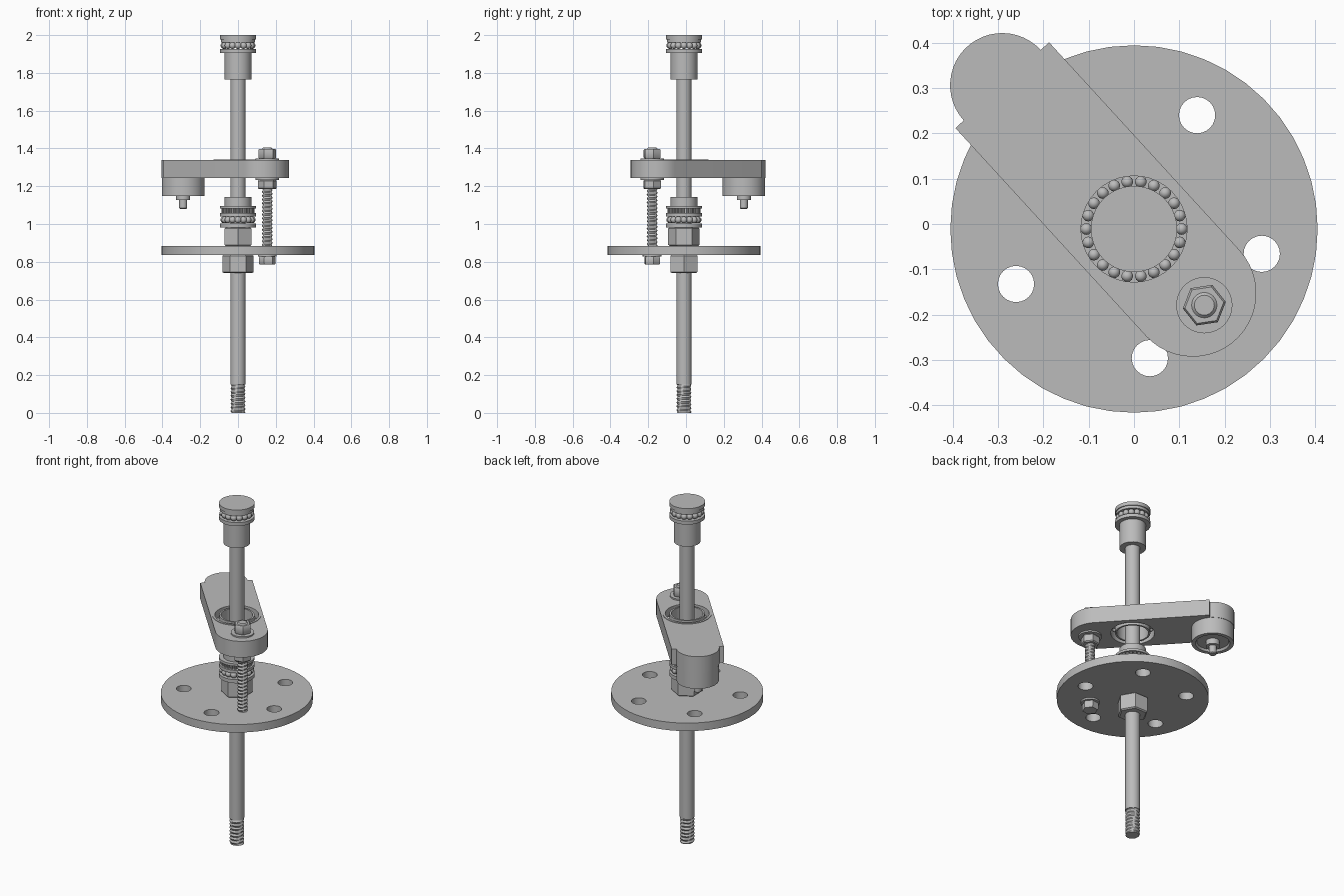
import bpy, bmesh, math
from mathutils import Vector, Matrix

if "Cube" in bpy.data.objects:
    bpy.data.objects.remove(bpy.data.objects["Cube"], do_unlink=True)

GREY = (0.5, 0.5, 0.5, 1)
steel = bpy.data.materials.new("steel_grey")
steel.use_nodes = True
steel.diffuse_color = GREY
steel.node_tree.nodes["Principled BSDF"].inputs["Base Color"].default_value = GREY

AXIS = Vector((0, -0.011))                 # centre of the shaft
ANGLE = math.radians(-47.5)                # direction of the arm
ARM = Matrix.Rotation(ANGLE, 2)
BOLT = Vector((0.155, -0.179))
MOTOR = AXIS + ARM @ Vector((-0.43, 0))


def finish(obj):
    obj.data.materials.clear()
    obj.data.materials.append(steel)
    bpy.ops.object.select_all(action="DESELECT")
    obj.select_set(True)
    bpy.context.view_layer.objects.active = obj
    bpy.ops.object.shade_smooth_by_angle(angle=math.radians(35))
    return obj


def from_bmesh(name, bm):
    bmesh.ops.recalc_face_normals(bm, faces=bm.faces)
    mesh = bpy.data.meshes.new(name)
    bm.to_mesh(mesh)
    bm.free()
    obj = bpy.data.objects.new(name, mesh)
    bpy.context.collection.objects.link(obj)
    return finish(obj)


def lathe(name, at, profile, sides=40, ring=False, turn=0.0):
    """Revolve (radius, z) points; ring=True closes the profile into a loop."""
    bm = bmesh.new()
    pts = profile + profile[:1] if ring else [(0, profile[0][1])] + profile + [(0, profile[-1][1])]
    c, s = math.cos(turn), math.sin(turn)
    verts = [bm.verts.new((at.x + r * c, at.y + r * s, z)) for r, z in pts]
    edges = [bm.edges.new(pair) for pair in zip(verts, verts[1:])]
    bmesh.ops.spin(bm, geom=verts + edges, cent=(at.x, at.y, 0), axis=(0, 0, 1),
                   angle=math.tau, steps=sides, use_merge=False)
    bmesh.ops.remove_doubles(bm, verts=bm.verts, dist=1e-5)
    return from_bmesh(name, bm)


def cylinder(name, at, r, z0, z1, sides=40):
    return lathe(name, at, [(r, z0), (r, z1)], sides)


def tube(name, at, r0, r1, z0, z1):
    return lathe(name, at, [(r0, z0), (r1, z0), (r1, z1), (r0, z1)], ring=True)


def hex_nut(name, at, r, z0, z1, turn=0.0):
    """Hexagonal prism with lightly chamfered ends."""
    b = 0.006
    return lathe(name, at, [(r * 0.9, z0), (r, z0 + b), (r, z1 - b), (r * 0.9, z1)], 6, turn=turn)


def thread(name, at, r_core, r_crest, z0, z1, pitch, sides=24):
    """Helical screw surface, four rows of points to each turn."""
    bm = bmesh.new()
    rows = int((z1 - z0) / pitch * 4)
    grid = []
    for i in range(rows + 1):
        z = z0 + (z1 - z0) * i / rows
        row = []
        for j in range(sides):
            a = math.tau * j / sides
            wave = abs(((z / pitch - j / sides) % 1) * 2 - 1)
            r = r_core + (r_crest - r_core) * wave
            row.append(bm.verts.new((at.x + r * math.cos(a), at.y + r * math.sin(a), z)))
        grid.append(row)
    for low, high in zip(grid, grid[1:]):
        for j in range(sides):
            k = (j + 1) % sides
            bm.faces.new((low[j], low[k], high[k], high[j]))
    bm.faces.new(grid[0])
    bm.faces.new(grid[-1])
    return from_bmesh(name, bm)


def balls(name, at, ring_r, r, z, count):
    bm = bmesh.new()
    for i in range(count):
        a = math.tau * i / count
        spot = Matrix.Translation((at.x + ring_r * math.cos(a), at.y + ring_r * math.sin(a), z))
        bmesh.ops.create_uvsphere(bm, u_segments=14, v_segments=10, radius=r, matrix=spot)
    return from_bmesh(name, bm)


def arc(at, r, start=0.0, sweep=math.tau, n=24):
    full = abs(sweep - math.tau) < 1e-6
    steps = [start + sweep * i / (n if full else n - 1) for i in range(n)]
    return [Vector((at.x + r * math.cos(a), at.y + r * math.sin(a))) for a in steps]


def plate(name, loops, z0, z1):
    """Extruded flat outline; further loops become holes."""
    curve = bpy.data.curves.new(name, "CURVE")
    curve.dimensions = "2D"
    curve.fill_mode = "BOTH"
    curve.extrude = (z1 - z0) / 2
    for loop in loops:
        spline = curve.splines.new("POLY")
        spline.points.add(len(loop) - 1)
        for point, p in zip(spline.points, loop):
            point.co = (p.x, p.y, 0, 1)
        spline.use_cyclic_u = True
    obj = bpy.data.objects.new(name, curve)
    bpy.context.collection.objects.link(obj)
    obj.location.z = (z0 + z1) / 2
    bpy.ops.object.select_all(action="DESELECT")
    obj.select_set(True)
    bpy.context.view_layer.objects.active = obj
    bpy.ops.object.convert(target="MESH")
    return finish(bpy.context.view_layer.objects.active)


# Shaft with its threaded foot
thread("shaft_thread", AXIS, 0.033, 0.04, 0, 0.152, 0.02)
cylinder("shaft", AXIS, 0.04, 0.15, 1.91, 32)

# Round base disc with five holes
holes = [arc(AXIS + 0.287 * Vector((math.cos(a), math.sin(a))), 0.04)
         for a in (math.radians(-11 + 72 * i) for i in range(5))]
plate("base_disc", [arc(AXIS, 0.405, n=48)] + holes, 0.837, 0.884)

# Nuts clamping the disc on the shaft
hex_nut("lower_shaft_nut", AXIS, 0.083, 0.74, 0.837)
hex_nut("upper_shaft_nut", AXIS, 0.083, 0.884, 0.982, math.pi / 2)

# Lower bearing stack and collar
tube("lower_bearing_washer", AXIS, 0.038, 0.095, 0.982, 1.003)
balls("lower_bearing_balls", AXIS, 0.075, 0.018, 1.022, 16)
tube("middle_bearing_washer", AXIS, 0.038, 0.095, 1.041, 1.058)
cylinder("needle_core", AXIS, 0.07, 1.058, 1.082)
for i in range(24):
    a = math.tau * i / 24
    cylinder("needle_pin", AXIS + 0.08 * Vector((math.cos(a), math.sin(a))), 0.007, 1.058, 1.082, 8)
tube("upper_bearing_washer", AXIS, 0.038, 0.095, 1.082, 1.096)
tube("bearing_collar", AXIS, 0.038, 0.071, 1.096, 1.143)

# Arm with rounded front end and narrower rounded rear lobe
quarter = math.pi / 2
outline = (arc(AXIS + ARM @ Vector((0.192, 0)), 0.14, ANGLE - quarter, math.pi)
           + [AXIS + ARM @ Vector((-0.43, 0.14))]
           + arc(MOTOR, 0.115, ANGLE + quarter, math.pi)
           + [AXIS + ARM @ Vector((-0.43, -0.14))])
plate("arm", [outline, arc(AXIS, 0.129, n=40)], 1.243, 1.338)

# Ball bearing set in the arm
tube("arm_bearing_outer_race", AXIS, 0.117, 0.13, 1.243, 1.341)
tube("arm_bearing_inner_race", AXIS, 0.084, 0.094, 1.243, 1.341)
balls("arm_bearing_balls", AXIS, 0.105, 0.0128, 1.292, 22)

# Motor housing and output pin under the rear lobe
lathe("motor_housing", MOTOR, [(0.085, 1.16), (0.092, 1.148), (0.113, 1.148), (0.113, 1.243)])
cylinder("motor_boss", MOTOR, 0.037, 1.128, 1.162, 24)
lathe("motor_pin", MOTOR, [(0.016, 1.08), (0.021, 1.085), (0.021, 1.13)], 20)

# Threaded bolt joining arm and disc
thread("bolt_thread", BOLT, 0.022, 0.029, 0.79, 1.37, 0.02)
lathe("bolt_tip", BOLT, [(0.028, 1.36), (0.028, 1.398), (0.022, 1.404)], 24)
for label, washer_r, washer, nut_r, nut in (
        ("top", 0.062, (1.338, 1.346), 0.048, (1.346, 1.398)),
        ("middle", 0.062, (1.234, 1.243), 0.05, (1.185, 1.234)),
        ("bottom", 0.05, (0.827, 0.837), 0.045, (0.785, 0.827))):
    cylinder(label + "_bolt_washer", BOLT, washer_r, *washer)
    hex_nut(label + "_bolt_nut", BOLT, nut_r, *nut, turn=0.15)

# Head: sleeve, ball bearing and cap
cylinder("head_sleeve", AXIS, 0.071, 1.765, 1.908)
tube("head_washer", AXIS, 0.038, 0.095, 1.906, 1.926)
balls("head_balls", AXIS, 0.075, 0.018, 1.945, 16)
cylinder("head_race", AXIS, 0.09, 1.962, 1.978)
cylinder("head_cap", AXIS, 0.095, 1.978, 2.0)
